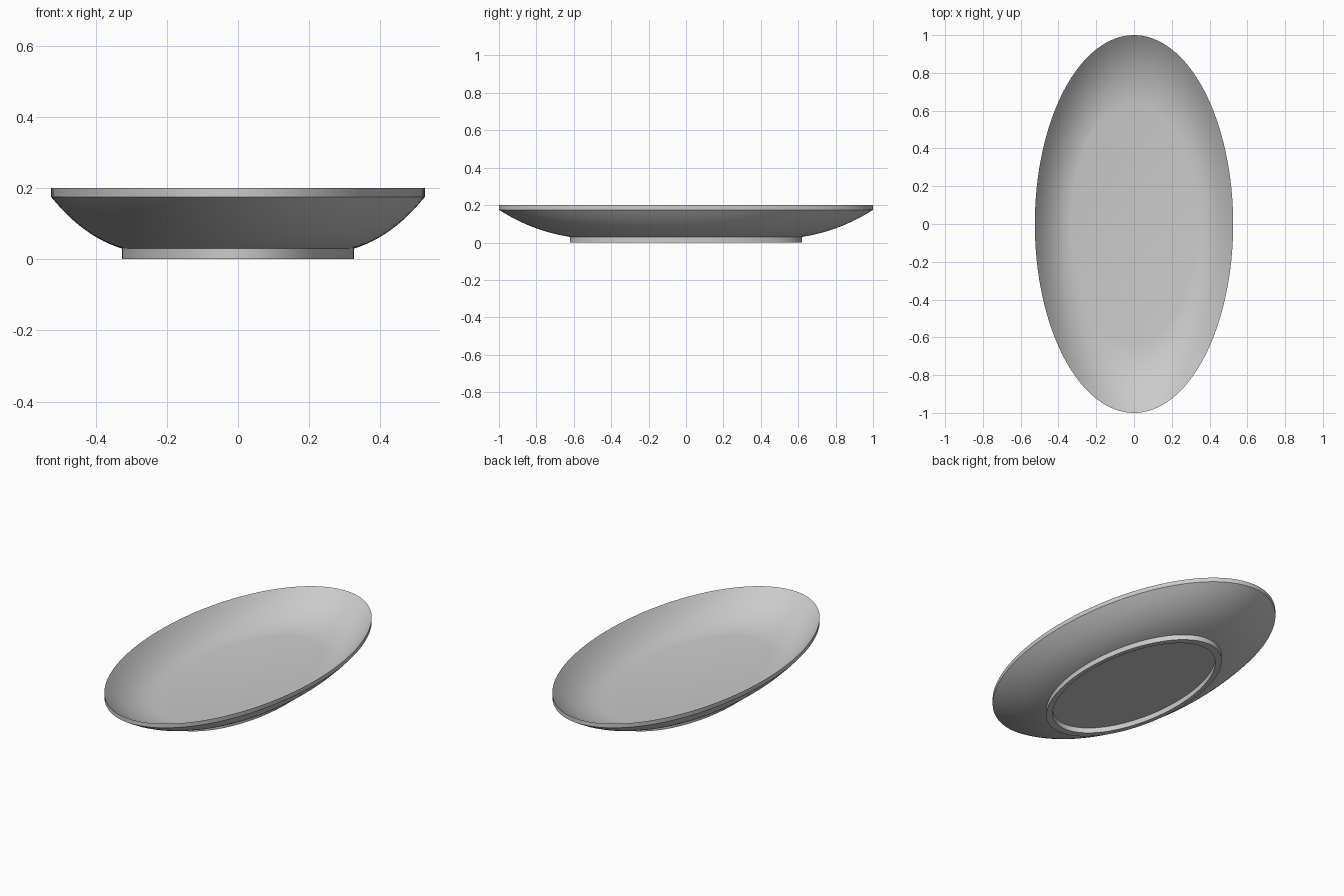
import bpy
import bmesh
import math
from mathutils import Matrix, Vector

cube = bpy.data.objects.get("Cube")
if cube:
    bpy.data.objects.remove(cube)

HALF_WIDTH = 0.525
SEGMENTS = 128

# Glaze colour
glaze = bpy.data.materials.new("grey glaze")
glaze.use_nodes = True
colour = (0.6, 0.6, 0.6, 1)
glaze.diffuse_color = colour
glaze.node_tree.nodes["Principled BSDF"].inputs["Base Color"].default_value = colour


def bowed(start, control, end, steps=12):
    """Points on a curve that bends towards the control point."""
    a, b, c = map(Vector, (start, control, end))
    return [a * (1 - t) ** 2 + b * 2 * t * (1 - t) + c * t * t
            for t in (i / steps for i in range(steps + 1))]


def elliptical_lathe(name, profile):
    """Spin a radius-height profile, then narrow it into an oval."""
    bm = bmesh.new()
    verts = [bm.verts.new((r, 0, z)) for r, z in profile]
    edges = [bm.edges.new(pair) for pair in zip(verts, verts[1:])]
    bmesh.ops.spin(bm, geom=verts + edges, cent=(0, 0, 0), axis=(0, 0, 1),
                   angle=math.tau, steps=SEGMENTS)
    bmesh.ops.remove_doubles(bm, verts=bm.verts, dist=0.0001)
    bm.transform(Matrix.Diagonal((HALF_WIDTH, 1, 1, 1)))
    bmesh.ops.recalc_face_normals(bm, faces=bm.faces)
    mesh = bpy.data.meshes.new(name)
    bm.to_mesh(mesh)
    bm.free()
    mesh.materials.append(glaze)
    obj = bpy.data.objects.new(name, mesh)
    bpy.context.collection.objects.link(obj)
    bpy.ops.object.select_all(action="DESELECT")
    obj.select_set(True)
    bpy.context.view_layer.objects.active = obj
    bpy.ops.object.shade_smooth_by_angle(angle=math.radians(30))
    return obj


# Recessed base, foot ring, curved underside, upright rim and hollow inside
foot = [(0, 0.03), (0.575, 0.03), (0.575, 0), (0.62, 0), (0.62, 0.03)]
underside = bowed((0.62, 0.03), (0.825, 0.062), (1, 0.175))
inside = bowed((1, 0.2), (0.84, 0.07), (0.64, 0.055))
elliptical_lathe("oval_dish", foot + underside[1:] + inside + [(0, 0.055)])
